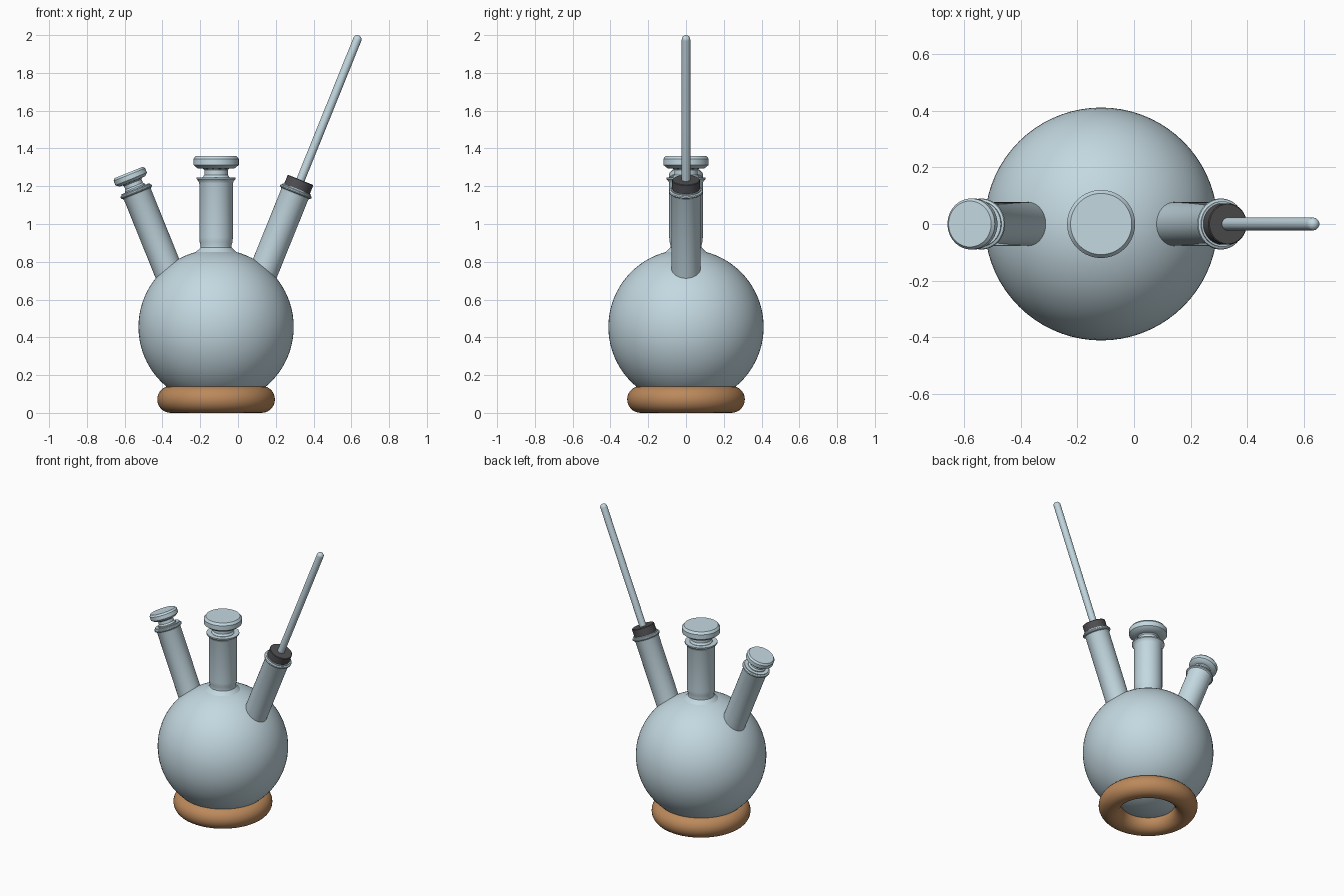
import bpy, bmesh, math
from mathutils import Matrix, Vector

cube = bpy.data.objects.get("Cube")
if cube:
    bpy.data.objects.remove(cube)


def material(name, rgb):
    m = bpy.data.materials.new(name)
    m.use_nodes = True
    m.diffuse_color = (*rgb, 1)
    m.node_tree.nodes["Principled BSDF"].inputs["Base Color"].default_value = (*rgb, 1)
    return m


GLASS = material("pale blue glass", (0.55, 0.69, 0.75))
CORK = material("cork brown", (0.50, 0.25, 0.105))
RUBBER = material("dark rubber", (0.08, 0.08, 0.085))

CENTRE_X = -0.116
FLASK_Z = 0.455
TILT = math.radians(22)


def finish(obj, mat):
    obj.data.materials.append(mat)
    bpy.ops.object.select_all(action='DESELECT')
    obj.select_set(True)
    bpy.context.view_layer.objects.active = obj
    bpy.ops.object.shade_smooth_by_angle(angle=math.radians(35))


def lathe(name, profile, mat, matrix, steps=64):
    """Revolve (radius, height) points around the local z axis."""
    bm = bmesh.new()
    verts = [bm.verts.new((r, 0, z)) for r, z in profile]
    edges = [bm.edges.new(pair) for pair in zip(verts, verts[1:])]
    bmesh.ops.spin(bm, geom=verts + edges, axis=(0, 0, 1), cent=(0, 0, 0),
                   angle=math.tau, steps=steps, use_merge=False)
    bmesh.ops.remove_doubles(bm, verts=bm.verts, dist=1e-5)
    bmesh.ops.recalc_face_normals(bm, faces=bm.faces)
    mesh = bpy.data.meshes.new(name)
    bm.to_mesh(mesh)
    bm.free()
    obj = bpy.data.objects.new(name, mesh)
    obj.matrix_world = matrix
    bpy.context.collection.objects.link(obj)
    finish(obj, mat)
    return obj


def stopper(base, top, cap_r, stem_r):
    """Stem sunk in a neck, under a wide bevelled cap."""
    h = top - base
    return [(0, base - 0.05), (stem_r * 1.15, base - 0.05), (stem_r * 1.15, base + 0.1 * h),
            (stem_r, base + 0.2 * h), (stem_r, base + 0.4 * h), (stem_r * 1.1, base + 0.46 * h),
            (cap_r * 0.82, base + 0.48 * h), (cap_r, base + 0.62 * h),
            (cap_r, base + 0.88 * h), (cap_r * 0.9, top), (0, top)]


upright = Matrix.Translation((CENTRE_X, 0, 0))


def tilted(side):
    return (Matrix.Translation((CENTRE_X + side * 0.26, 0, 0.77))
            @ Matrix.Rotation(side * TILT, 4, 'Y'))


# Cork ring stand
bpy.ops.mesh.primitive_torus_add(major_radius=0.24, minor_radius=0.0715, major_segments=72,
                                 minor_segments=28, location=(CENTRE_X, 0, 0.0715))
ring = bpy.context.object
ring.name = "cork_ring"
finish(ring, CORK)

# Round flask body
bpy.ops.mesh.primitive_uv_sphere_add(segments=72, ring_count=40, radius=0.411,
                                     location=(CENTRE_X, 0, FLASK_Z))
body = bpy.context.object
body.name = "flask_body"
finish(body, GLASS)

# Central neck with a pinched foot and a flared lip
lathe("centre_neck", [(0.115, 0.845), (0.096, 0.862), (0.083, 0.875), (0.082, 0.887),
                      (0.087, 0.905), (0.089, 0.93), (0.089, 1.215), (0.094, 1.228),
                      (0.103, 1.238), (0.103, 1.246), (0.07, 1.246), (0.07, 1.15), (0, 1.15)],
      GLASS, upright)
lathe("centre_stopper", stopper(1.235, 1.36, 0.12, 0.062), GLASS, upright)

# Slanted side necks with thin rolled lips
for name, side in (("right_neck", -1), ("left_neck", 1)):
    lathe(name, [(0, -0.12), (0.077, -0.12), (0.077, 0.415), (0.081, 0.424), (0.088, 0.428),
                 (0.09, 0.433), (0.088, 0.439), (0.08, 0.443), (0.08, 0.449), (0, 0.449)],
          GLASS, tilted(side))

# Right side glass stopper
lathe("right_stopper", stopper(0.445, 0.542, 0.09, 0.05), GLASS, tilted(-1))

# Left side rubber collar holding the thermometer
lathe("rubber_collar", [(0, 0.44), (0.073, 0.44), (0.073, 0.497), (0.07, 0.5), (0, 0.5)],
      RUBBER, tilted(1))

# Thermometer rod with a rounded tip
ROD_R, ROD_END = 0.0225, 1.302
tip = [(ROD_R * math.cos(a), ROD_END + ROD_R * math.sin(a))
       for a in (math.pi / 2 * i / 8 for i in range(8))]
lathe("thermometer_rod", [(0, 0.47), (ROD_R, 0.47)] + tip + [(0, ROD_END + ROD_R)],
      GLASS, tilted(1), steps=32)
